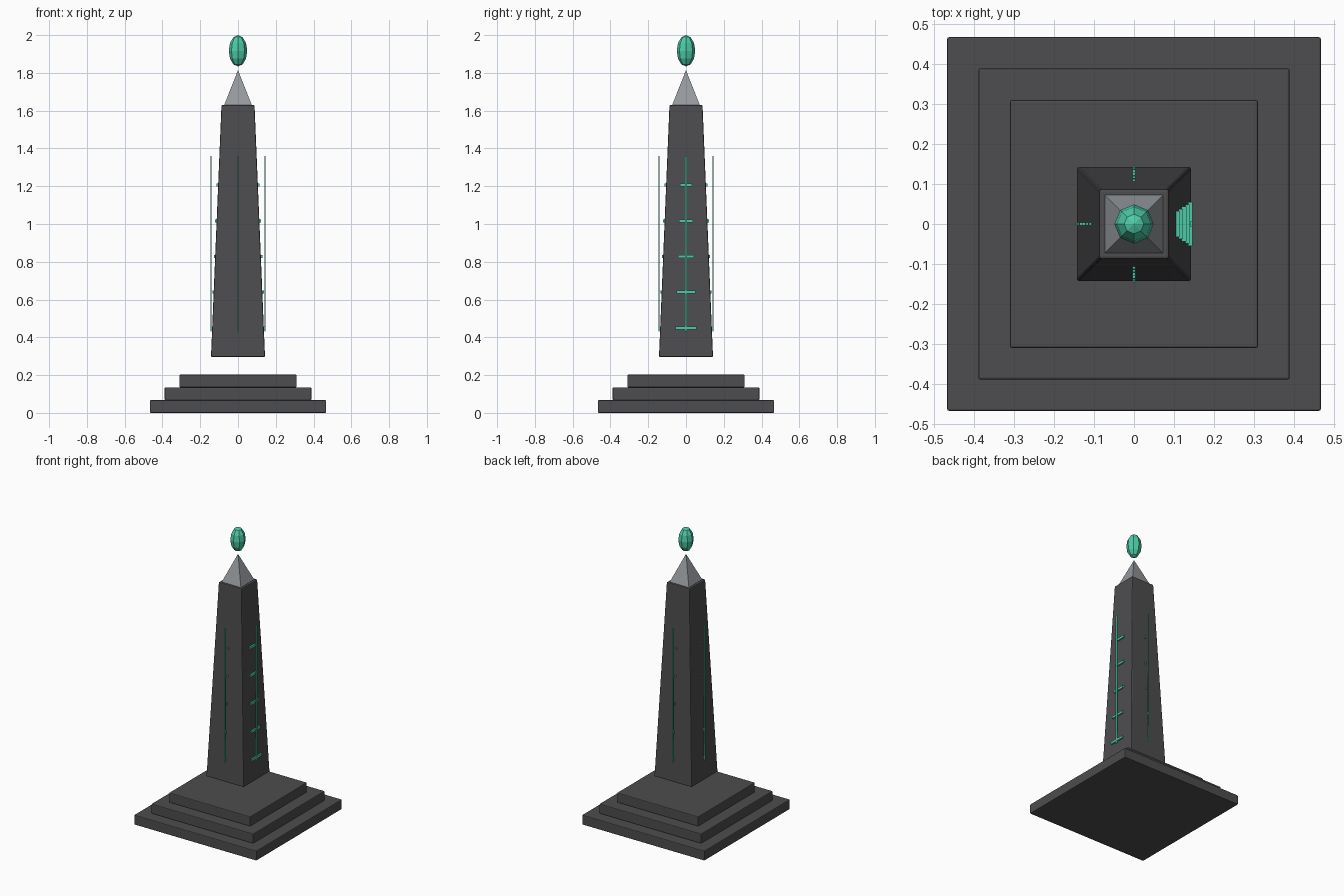
import bpy
import math

default = bpy.data.objects.get("Cube")
if default:
    bpy.data.objects.remove(default, do_unlink=True)


def material(name, colour):
    mat = bpy.data.materials.new(name)
    mat.use_nodes = True
    mat.diffuse_color = (*colour, 1)
    mat.node_tree.nodes["Principled BSDF"].inputs["Base Color"].default_value = (*colour, 1)
    return mat


STONE = material("dark_stone", (0.075, 0.073, 0.077))
METAL = material("pale_metal", (0.30, 0.32, 0.34))
GLOW = material("jade_green", (0.075, 0.60, 0.39))


def finish(obj, name, mat, bevel=0):
    obj.name = name
    obj.data.materials.append(mat)
    if bevel:
        mod = obj.modifiers.new("soft_edges", 'BEVEL')
        mod.width = bevel
        mod.segments = 2
        mod.limit_method = 'ANGLE'
    return obj


def box(name, centre, size, mat, bevel=0):
    bpy.ops.mesh.primitive_cube_add(size=1, location=centre)
    obj = bpy.context.object
    for v in obj.data.vertices:
        v.co = [c * s for c, s in zip(v.co, size)]
    return finish(obj, name, mat, bevel)


def square_taper(name, bottom, top, z0, z1, mat, bevel=0):
    obj = box(name, (0, 0, (z0 + z1) / 2), (2 * bottom, 2 * bottom, z1 - z0), mat, bevel)
    for v in obj.data.vertices:
        if v.co.z > 0:
            v.co.x *= top / bottom
            v.co.y *= top / bottom
    return obj


# Stepped plinth
STEP = 0.0675
for i, half in enumerate((0.467, 0.389, 0.31)):
    box(f"plinth_step_{i + 1}", (0, 0, STEP * (i + 0.5)), (2 * half, 2 * half, STEP), STONE, 0.005)

# Floating tapered shaft
BASE, TOP, Z0, Z1 = 0.143, 0.0875, 0.296, 1.63
square_taper("shaft", BASE, TOP, Z0, Z1, STONE, 0.006)

# Pyramid cap
bpy.ops.mesh.primitive_cone_add(vertices=4, radius1=0.075 * math.sqrt(2), depth=0.19,
                                location=(0, 0, 1.72), rotation=(0, 0, math.pi / 4))
finish(bpy.context.object, "pyramid_cap", METAL)

# Floating gem
bpy.ops.mesh.primitive_uv_sphere_add(segments=8, ring_count=6, radius=1, location=(0, 0, 1.917))
gem = bpy.context.object
gem.scale = (0.049, 0.049, 0.083)
finish(gem, "floating_gem", GLOW)

# Upright inlay lines and rungs on the four sides
for side, dx, dy in (("left", 1, 0), ("right", -1, 0), ("front", 0, -1), ("back", 0, 1)):
    main = side == "left"
    box(f"{side}_line", (0.143 * dx, 0.143 * dy, 0.895),
        (0.006, 0.013 if main else 0.006, 0.93), GLOW)
    for i in range(5):
        z = 0.45 + 0.189 * i
        face = BASE + (TOP - BASE) * (z - Z0) / (Z1 - Z0) + 0.004
        width = 0.11 - 0.0115 * i if main else 0.007
        box(f"{side}_rung_{i + 1}", (face * dx, face * dy, z),
            (0.012 if main else 0.007, width, 0.016), GLOW)
